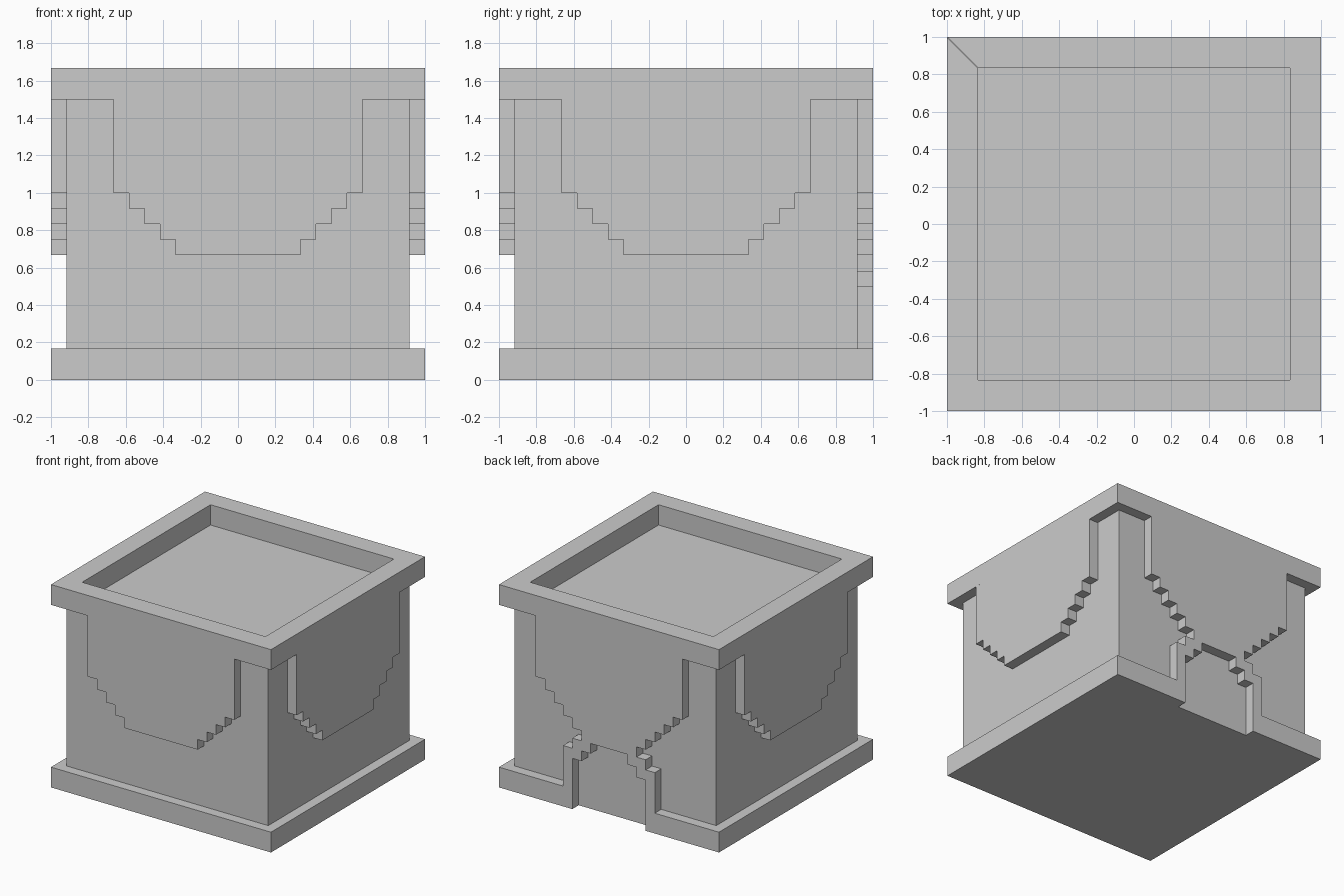
import bpy, bmesh, math
from mathutils import Matrix

if "Cube" in bpy.data.objects:
    bpy.data.objects.remove(bpy.data.objects["Cube"])

U = 1 / 12  # everything sits on a 24-unit-wide grid
SIDES = ("front", "right", "back", "left")


def mirrored(half):
    """Close a right-hand half outline by mirroring it across x = 0."""
    return half + [(-x, z) for x, z in reversed(half)]


def make(name, points, depth, turn=None):
    """Extrude an XY outline (grid units) along +z, then place it."""
    bm = bmesh.new()
    face = bm.faces.new([bm.verts.new((x * U, y * U, 0)) for x, y in points])
    ext = bmesh.ops.extrude_face_region(bm, geom=[face])
    verts = [g for g in ext['geom'] if isinstance(g, bmesh.types.BMVert)]
    bmesh.ops.translate(bm, verts=verts, vec=(0, 0, depth * U))
    bm.transform(turn or Matrix())
    bmesh.ops.recalc_face_normals(bm, faces=bm.faces[:])
    mesh = bpy.data.meshes.new(name)
    bm.to_mesh(mesh)
    bm.free()
    obj = bpy.data.objects.new(name, mesh)
    bpy.context.collection.objects.link(obj)
    return obj


def spin(quarter_turns):
    return Matrix.Rotation(quarter_turns * math.pi / 2, 4, 'Z')


def on_side(quarter_turns):
    """Stand a panel upright against the body, on the chosen side."""
    return (spin(quarter_turns)
            @ Matrix.Translation((0, -11 * U, 0))
            @ Matrix.Rotation(math.pi / 2, 4, 'X'))


# Main block, whose top is the floor of the recess
make("body", mirrored([(11, -11), (11, 11)]), 18)

# Base slab with a doorway notch at the back
make("base_slab", mirrored([(12, -12), (12, 12), (4, 12), (4, 11)]), 2)

# Stepped hanging panel outline
apron = [(4, 8)]
for i in range(4):
    apron += [(4 + i, 9 + i), (5 + i, 9 + i)]
apron.append((8, 18))

# Mitred raised rim and hanging panels on all four sides
rim_bar = mirrored([(12, -12), (10, -10)])
for k, side in enumerate(SIDES):
    make(side + "_rim", rim_bar, 2, spin(k) @ Matrix.Translation((0, 0, 18 * U)))
    make(side + "_stepped_panel", mirrored(apron), 1, on_side(k))

# Stepped arch around the back doorway
arch = [(2, 7), (2, 6), (3, 6), (3, 5), (4, 5), (4, 2),
        (5, 2), (5, 6), (4, 6), (4, 7), (3, 7), (3, 8)]
make("back_door_arch", mirrored(arch), 1, on_side(2))
